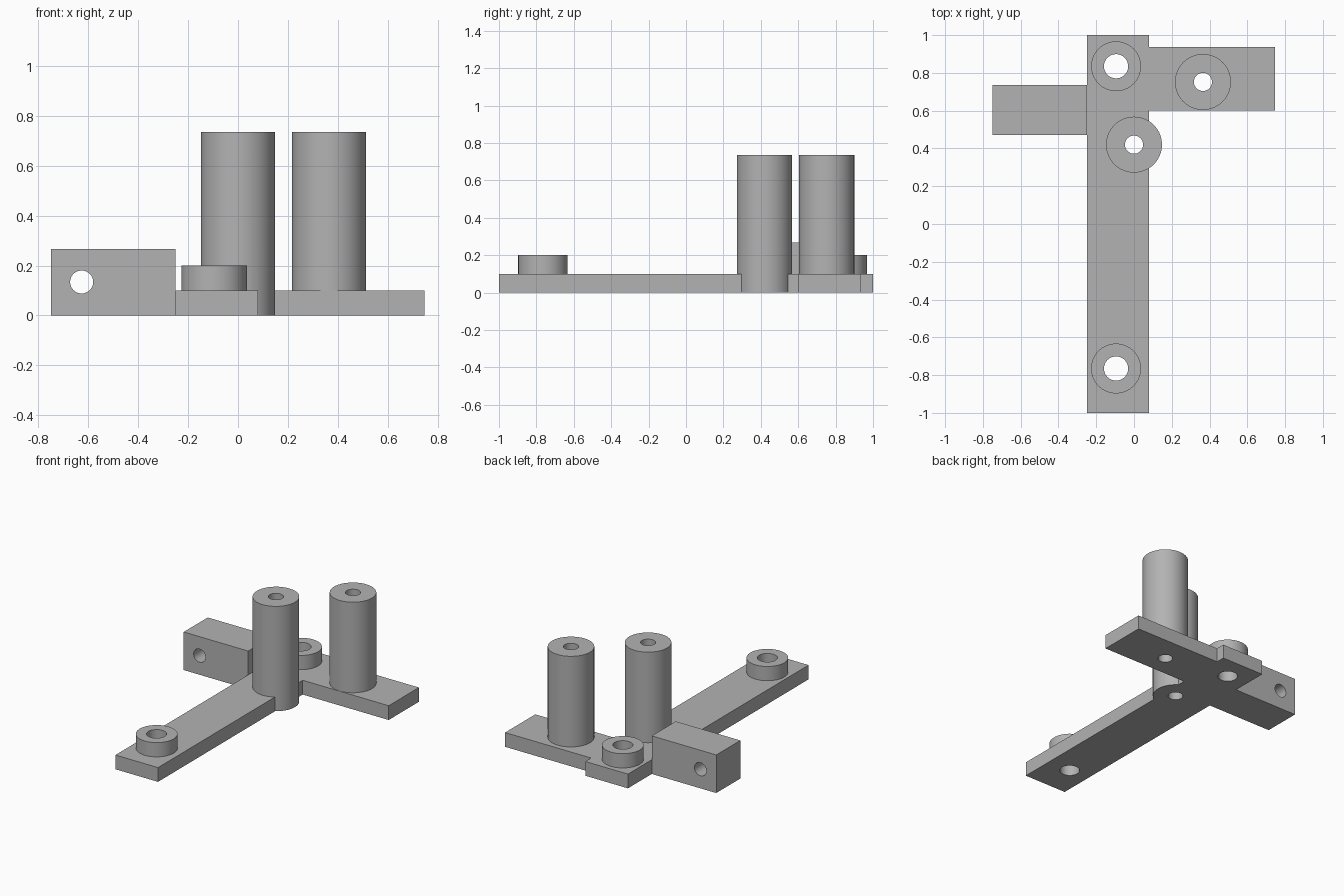
import bpy
import bmesh
import math
from mathutils import Matrix, Vector

cube = bpy.data.objects.get("Cube")
if cube:
    bpy.data.objects.remove(cube, do_unlink=True)

# One plain grey for the whole bracket
grey = bpy.data.materials.new("plain grey")
grey.use_nodes = True
color = (0.45, 0.45, 0.45, 1)
grey.diffuse_color = color
grey.node_tree.nodes["Principled BSDF"].inputs["Base Color"].default_value = color


def make_object(name, bm):
    bmesh.ops.recalc_face_normals(bm, faces=bm.faces)
    mesh = bpy.data.meshes.new(name)
    bm.to_mesh(mesh)
    bm.free()
    mesh.materials.append(grey)
    obj = bpy.data.objects.new(name, mesh)
    bpy.context.collection.objects.link(obj)
    return obj


def prism(name, outline, height):
    bm = bmesh.new()
    face = bm.faces.new([bm.verts.new((x, y, 0)) for x, y in outline])
    result = bmesh.ops.extrude_face_region(bm, geom=[face])
    top = [v for v in result["geom"] if isinstance(v, bmesh.types.BMVert)]
    bmesh.ops.translate(bm, verts=top, vec=(0, 0, height))
    return make_object(name, bm)


def cylinder(name, start, end, radius):
    start, end = Vector(start), Vector(end)
    axis = end - start
    turn = axis.to_track_quat("Z", "Y").to_matrix().to_4x4()
    bm = bmesh.new()
    bmesh.ops.create_cone(bm, cap_ends=True, segments=64, radius1=radius,
                          radius2=radius, depth=axis.length,
                          matrix=Matrix.Translation((start + end) / 2) @ turn)
    return make_object(name, bm)


def combine(target, tool, operation):
    mod = target.modifiers.new(tool.name, "BOOLEAN")
    mod.operation = operation
    mod.solver = "EXACT"
    mod.object = tool
    bpy.context.view_layer.objects.active = target
    bpy.ops.object.modifier_apply(modifier=mod.name)
    bpy.data.objects.remove(tool, do_unlink=True)


# Flat base: long bar with a cross arm
thick = 0.1
bracket = prism("bracket", [(-0.25, -1), (0.08, -1), (0.08, 0.602), (0.747, 0.602),
                            (0.747, 0.936), (0.08, 0.936), (0.08, 1), (-0.25, 1)], thick)

# Raised side block
block = prism("side_block", [(-0.75, 0.47), (-0.25, 0.47), (-0.25, 0.736), (-0.75, 0.736)], 0.267)
combine(bracket, block, "UNION")

# Towers and bosses: name, x, y, bottom, top, radius, hole radius
posts = [
    ("bar_tower", 0, 0.42, 0, 0.735, 0.148, 0.048),
    ("arm_tower", 0.365, 0.752, thick / 2, 0.735, 0.148, 0.048),
    ("back_boss", -0.095, 0.835, thick / 2, 0.2, 0.132, 0.064),
    ("front_boss", -0.095, -0.765, thick / 2, 0.2, 0.132, 0.064),
]
for name, x, y, bottom, top, radius, hole in posts:
    combine(bracket, cylinder(name, (x, y, bottom), (x, y, top), radius), "UNION")

# Through holes
for name, x, y, bottom, top, radius, hole in posts:
    combine(bracket, cylinder(name + "_hole", (x, y, -1), (x, y, 1), hole), "DIFFERENCE")
combine(bracket, cylinder("block_hole", (-0.627, 0, 0.134), (-0.627, 1, 0.134), 0.046), "DIFFERENCE")

# Smooth round walls, crisp edges
bpy.ops.object.select_all(action="DESELECT")
bracket.select_set(True)
bpy.context.view_layer.objects.active = bracket
bpy.ops.object.shade_smooth_by_angle(angle=math.radians(30))
